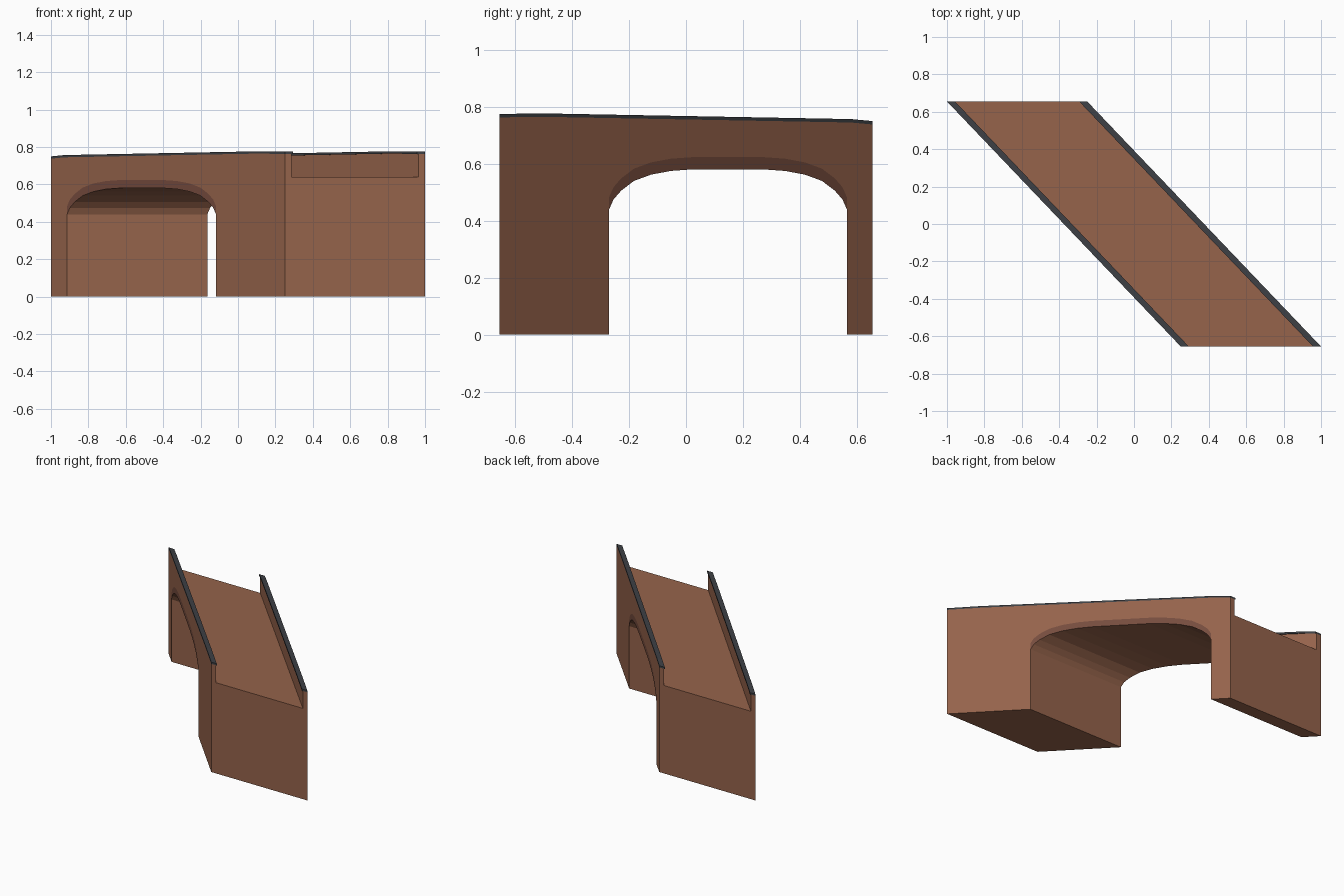
import bpy, bmesh

cube = bpy.data.objects.get("Cube")
if cube:
    bpy.data.objects.remove(cube, do_unlink=True)


def material(name, rgb):
    m = bpy.data.materials.new(name)
    m.use_nodes = True
    m.diffuse_color = (*rgb, 1)
    bsdf = m.node_tree.nodes["Principled BSDF"]
    bsdf.inputs["Base Color"].default_value = (*rgb, 1)
    bsdf.inputs["Roughness"].default_value = 0.9
    return m


brick = material("brown brick", (0.30, 0.125, 0.07))
ring_brick = material("dark red brick", (0.18, 0.072, 0.048))
slate = material("dark slate", (0.047, 0.051, 0.058))

END = 0.655             # half length along y
HALF = 0.375            # half width along x
SKEW = -1.25 / 1.31     # x shift per unit of y


def skewed(name, outline, panels, x0, x1, mats):
    """Extrude a (y, z) outline across the skewed plan; panels close both sides."""
    bm = bmesh.new()
    cache = {}

    def vert(p, off):
        key = (p, off)
        if key not in cache:
            cache[key] = bm.verts.new((SKEW * p[0] + off, p[0], p[1]))
        return cache[key]

    for a, b in zip(outline, outline[1:] + outline[:1]):
        bm.faces.new([vert(a, x0), vert(b, x0), vert(b, x1), vert(a, x1)])
    for off in (x0, x1):
        for points, index in panels:
            face = bm.faces.new([vert(p, off) for p in points])
            face.material_index = index
    bmesh.ops.recalc_face_normals(bm, faces=bm.faces)
    mesh = bpy.data.meshes.new(name)
    bm.to_mesh(mesh)
    bm.free()
    for m in mats:
        mesh.materials.append(m)
    obj = bpy.data.objects.new(name, mesh)
    bpy.context.collection.objects.link(obj)
    return obj


# Flattened arch: half profile (distance from middle, rise), mirrored
MID, SPRING, RING = 0.1475, 0.44, 0.043
half = [(0.4175, 0), (0.402, 0.035), (0.375, 0.066), (0.33, 0.1),
        (0.27, 0.122), (0.2, 0.135), (0.13, 0.14)]
soffit = [(MID - d, SPRING + r) for d, r in half]
soffit += [(MID + d, SPRING + r) for d, r in reversed(half)]
crown = [(y, z + RING) for y, z in soffit]

# Bridge body with abutments, tunnel and coloured arch rings
y_front, y_back = soffit[0][0], soffit[-1][0]
DECK_FRONT, DECK_BACK = 0.64, 0.62
deck = [(END, DECK_BACK), (-END, DECK_FRONT)]
left_foot = [(-END, 0), (y_front, 0)]
right_foot = [(y_back, 0), (END, 0)]
# Keep the masonry above the crown by letting the side panels reach the parapets
lift = 0.03
deck_side = [(y, z + lift) for y, z in deck]
outline = left_foot + soffit + right_foot + deck
wall = left_foot + [soffit[0]] + crown + [soffit[-1]] + right_foot + deck_side
ring = soffit + crown[::-1]
skewed("bridge_body", outline, [(wall, 0), (ring, 1)], -HALF, HALF,
       [brick, ring_brick])

# Parapets with slate copings, falling gently to the back
CAP = 0.012
top = [(-END, 0.775), (-0.5, 0.777), (0.58, 0.757), (END, 0.75)]
under = [(y, z - CAP) for y, z in top]
for side, sign in (("left", 1), ("right", -1)):
    outer = sign * HALF
    parapet = [(-END, DECK_FRONT), *under, (END, DECK_BACK)]
    skewed(side + "_parapet", parapet, [(parapet, 0)],
           outer, outer - sign * 0.035, [brick])
    coping = under + top[::-1]
    skewed(side + "_coping", coping, [(coping, 0)],
           outer, outer - sign * 0.043, [slate])
